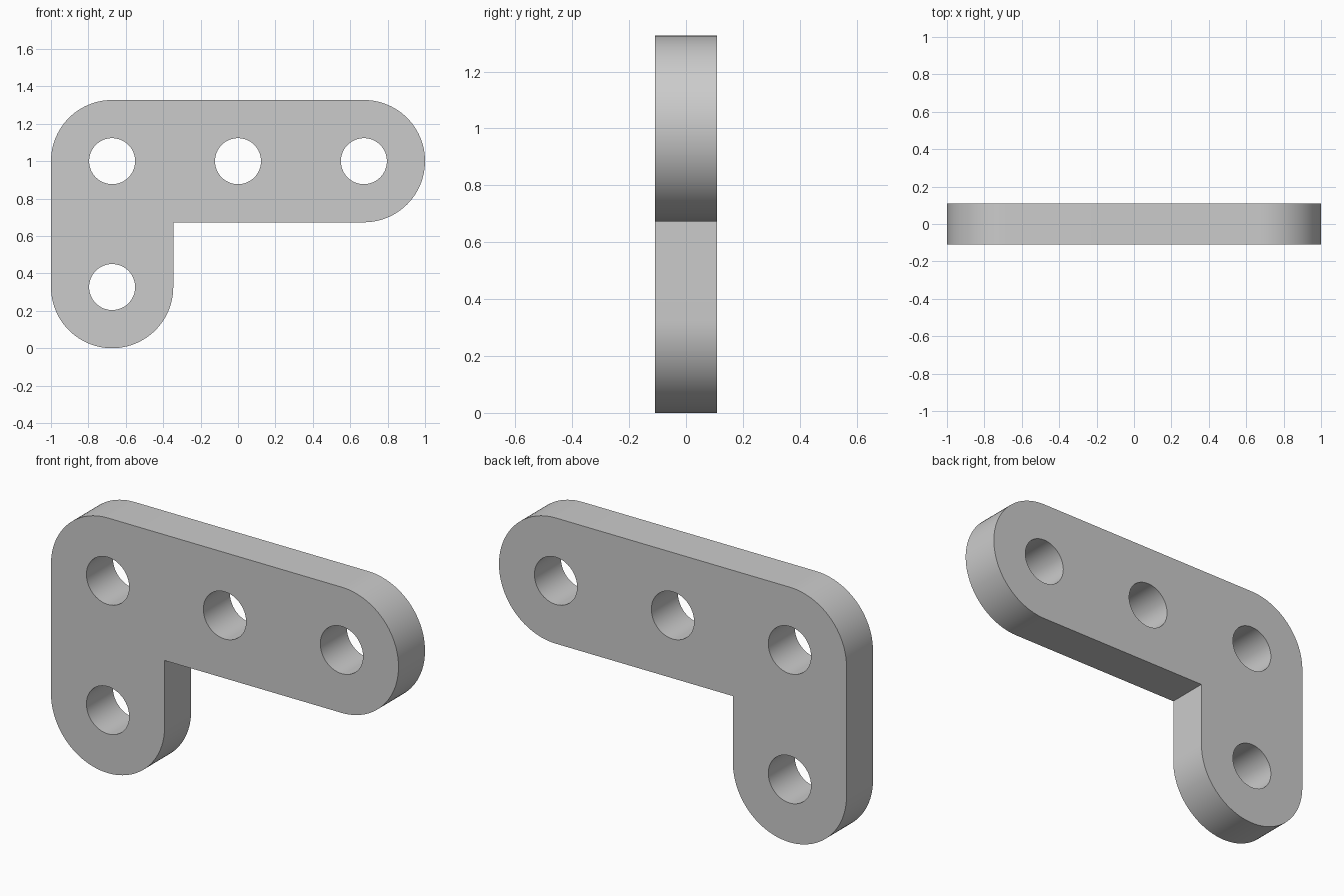
import bpy
import bmesh
from math import cos, sin, pi, radians

cube = bpy.data.objects.get("Cube")
if cube:
    bpy.data.objects.remove(cube, do_unlink=True)

RADIUS = 0.327       # rounded ends, half the arm width
HOLE = 0.123         # hole radius
HALF = 0.109         # half the plate thickness
PITCH = 1 - RADIUS   # spacing between hole centres
TOP = 1.0            # height of the upper hole row

grey = bpy.data.materials.new("light grey")
grey.use_nodes = True
grey.diffuse_color = (0.6, 0.6, 0.6, 1)
grey.node_tree.nodes["Principled BSDF"].inputs["Base Color"].default_value = (0.6, 0.6, 0.6, 1)


def arc(x, z, r, start, end, steps):
    angles = [radians(start + (end - start) * i / steps) for i in range(steps + 1)]
    return [(x + r * cos(a), z + r * sin(a)) for a in angles]


def prism(name, outline, half):
    """Extrude an x-z outline evenly to both sides along y."""
    bm = bmesh.new()
    face = bm.faces.new([bm.verts.new((x, -half, z)) for x, z in outline])
    new = bmesh.ops.extrude_face_region(bm, geom=[face])["geom"]
    verts = [v for v in new if isinstance(v, bmesh.types.BMVert)]
    bmesh.ops.translate(bm, verts=verts, vec=(0, 2 * half, 0))
    bmesh.ops.recalc_face_normals(bm, faces=bm.faces)
    mesh = bpy.data.meshes.new(name)
    bm.to_mesh(mesh)
    bm.free()
    mesh.materials.append(grey)
    obj = bpy.data.objects.new(name, mesh)
    bpy.context.collection.objects.link(obj)
    return obj


# L-shaped plate: right end, outer corner, lower end, sharp inner corner
outline = (arc(PITCH, TOP, RADIUS, -90, 90, 48)
           + arc(-PITCH, TOP, RADIUS, 90, 180, 24)
           + arc(-PITCH, RADIUS, RADIUS, 180, 360, 48)
           + [(RADIUS - PITCH, TOP - RADIUS)])
plate = prism("corner_bracket", outline, HALF)

# Bolt holes: three along the long arm and one in the short arm
cutters = []
for x, z in [(-PITCH, TOP), (0, TOP), (PITCH, TOP), (-PITCH, RADIUS)]:
    cutter = prism("hole_cutter", arc(x, z, HOLE, 0, 360, 64)[:-1], HALF * 2)
    cutter.hide_render = True
    cutters.append(cutter)
    cut = plate.modifiers.new("bolt_hole", "BOOLEAN")
    cut.operation = "DIFFERENCE"
    cut.solver = "EXACT"
    cut.object = cutter

bpy.ops.object.select_all(action="DESELECT")
plate.select_set(True)
bpy.context.view_layer.objects.active = plate
for name in [m.name for m in plate.modifiers]:
    bpy.ops.object.modifier_apply(modifier=name)
for cutter in cutters:
    bpy.data.objects.remove(cutter, do_unlink=True)

# Smooth rounded walls with crisp rims
bpy.ops.object.shade_smooth_by_angle(angle=radians(30))
